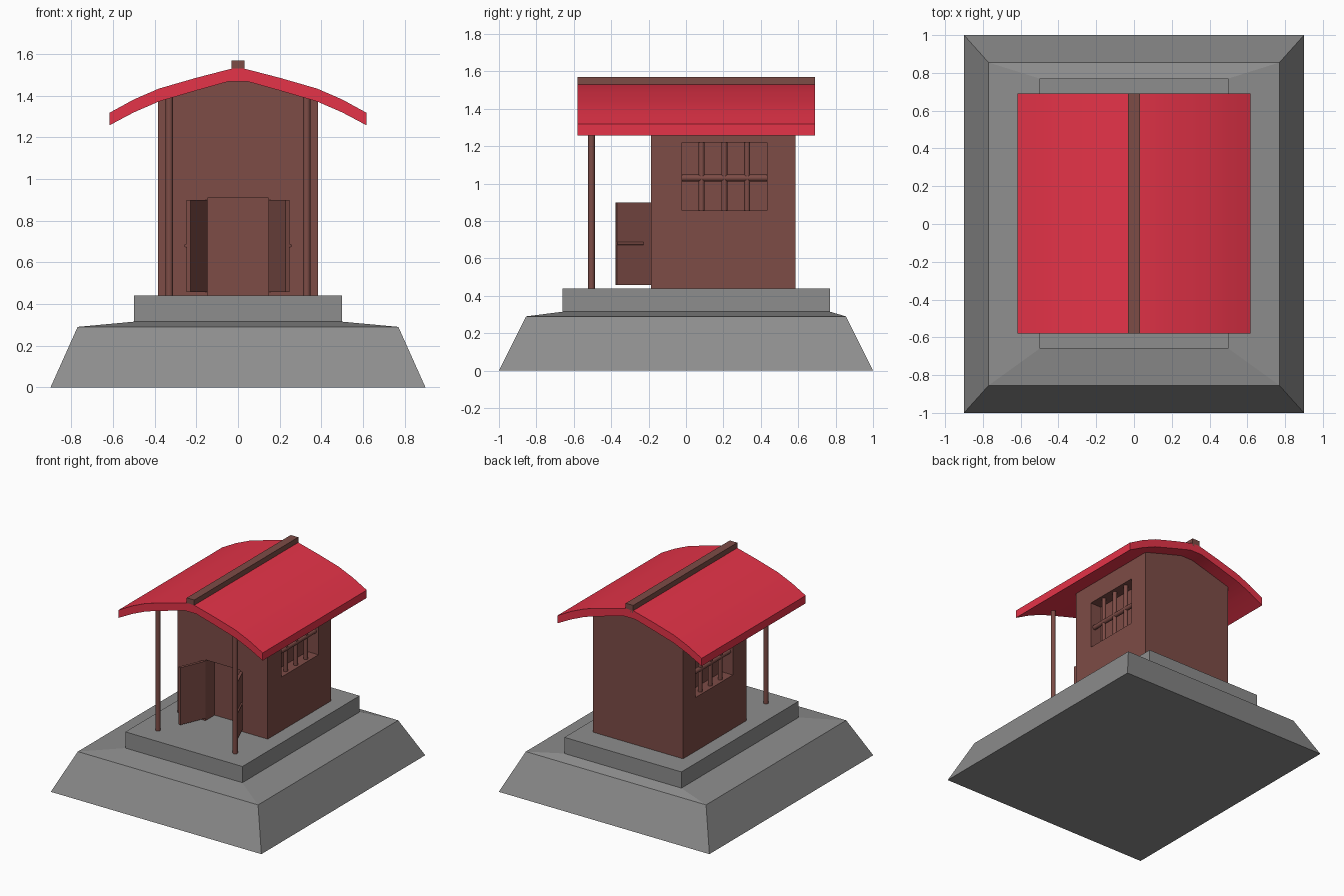
import bpy, bmesh, math
from mathutils import Vector

cube = bpy.data.objects.get("Cube")
if cube:
    bpy.data.objects.remove(cube)


def material(name, rgb):
    m = bpy.data.materials.new(name)
    m.use_nodes = True
    m.diffuse_color = (*rgb, 1)
    m.node_tree.nodes["Principled BSDF"].inputs["Base Color"].default_value = (*rgb, 1)
    return m


RED = material("roof red", (0.78, 0.033, 0.065))
BROWN = material("wood brown", (0.205, 0.072, 0.061))
GRAY = material("stone gray", (0.27, 0.27, 0.27))


def finish(name, bm, mat, smooth=False):
    bmesh.ops.recalc_face_normals(bm, faces=bm.faces)
    mesh = bpy.data.meshes.new(name)
    bm.to_mesh(mesh)
    bm.free()
    mesh.materials.append(mat)
    ob = bpy.data.objects.new(name, mesh)
    bpy.context.collection.objects.link(ob)
    if smooth:
        bpy.ops.object.select_all(action="DESELECT")
        ob.select_set(True)
        bpy.context.view_layer.objects.active = ob
        bpy.ops.object.shade_smooth_by_angle(angle=math.radians(40))
    return ob


def loft(name, rings, mat, smooth=False):
    """Skin matching closed rings of points and cap both ends."""
    bm = bmesh.new()
    loops = [[bm.verts.new(p) for p in ring] for ring in rings]
    n = len(loops[0])
    for a, b in zip(loops, loops[1:]):
        for i in range(n):
            j = (i + 1) % n
            bm.faces.new((a[i], a[j], b[j], b[i]))
    bm.faces.new(loops[0])
    bm.faces.new(loops[-1])
    return finish(name, bm, mat, smooth)


def rect(hx, y0, y1, z):
    return [(-hx, y0, z), (hx, y0, z), (hx, y1, z), (-hx, y1, z)]


def box(name, x, y, z, mat):
    ring = lambda h: [(x[0], y[0], h), (x[1], y[0], h), (x[1], y[1], h), (x[0], y[1], h)]
    return loft(name, [ring(z[0]), ring(z[1])], mat)


def rod(name, a, b, r, mat):
    a, b = Vector(a), Vector(b)
    turn = (b - a).to_track_quat("Z", "Y")
    circle = [turn @ Vector((r * math.cos(t * math.tau / 12), r * math.sin(t * math.tau / 12), 0))
              for t in range(12)]
    return loft(name, [[a + c for c in circle], [b + c for c in circle]], mat, True)


def mirrored(half):
    return [(-x, z) for x, z in reversed(half)] + half


def extrude_y(name, profile, y0, y1, mat, smooth=False):
    return loft(name, [[(x, y, z) for x, z in profile] for y in (y0, y1)], mat, smooth)


# Stone base and raised step
loft("stone_base", [rect(0.9, -1, 1, 0), rect(0.77, -0.855, 0.855, 0.29),
                    rect(0.5, -0.66, 0.77, 0.315), rect(0.5, -0.66, 0.77, 0.44)], GRAY)

# Curved roof with ridge beam
top = mirrored([(0.03, 1.53), (0.2, 1.486), (0.38, 1.434), (0.5, 1.382), (0.617, 1.318)])
under = mirrored([(0.05, 1.467), (0.2, 1.425), (0.38, 1.372), (0.5, 1.32), (0.617, 1.258)])
extrude_y("roof", top + under[::-1], -0.58, 0.69, RED, True)
box("ridge_beam", (-0.032, 0.032), (-0.58, 0.69), (1.51, 1.57), BROWN)

# House body, its top tucked into the roof
body = extrude_y("house_body", mirrored([(0.05, 1.475), (0.385, 1.378), (0.385, 0.44)]),
                 -0.187, 0.585, BROWN)

# Recesses for the doorway and both windows
cutters = [box("doorway_cutter", (-0.147, 0.147), (-0.3, -0.075), (0.4, 0.91), BROWN)]
for s in (-1, 1):
    xs = sorted((s * 0.29, s * 0.5))
    cutters.append(box("window_cutter", xs, (-0.022, 0.432), (0.855, 1.22), BROWN))
for cutter in cutters:
    cutter.hide_render = True
    mod = body.modifiers.new("cut", "BOOLEAN")
    mod.operation = "DIFFERENCE"
    mod.solver = "EXACT"
    mod.object = cutter
    bpy.context.view_layer.objects.active = body
    bpy.ops.object.modifier_apply(modifier=mod.name)
    bpy.data.objects.remove(cutter)

for s, side in ((1, "left"), (-1, "right")):
    # Window bars
    for i in range(3):
        y = 0.205 + (i - 1) * 0.122
        rod(f"{side}_window_bar_{i + 1}", (s * 0.35, y, 0.855), (s * 0.35, y, 1.22), 0.016, BROWN)
    rod(f"{side}_window_crossbar", (s * 0.35, -0.022, 1.03), (s * 0.35, 0.432, 1.03), 0.018, BROWN)

    # Porch post
    rod(f"{side}_porch_post", (s * 0.33, -0.505, 0.44), (s * 0.33, -0.505, 1.4), 0.018, BROWN)

    # Open door leaf with its handle bar
    plan = [(0.147, -0.187), (0.228, -0.378), (0.248, -0.37), (0.17, -0.187)]
    loft(f"{side}_door", [[(s * x, y, z) for x, y in plan] for z in (0.458, 0.9)], BROWN)
    rod(f"{side}_door_handle", (s * 0.251, -0.368, 0.68), (s * 0.192, -0.23, 0.68), 0.008, BROWN)
